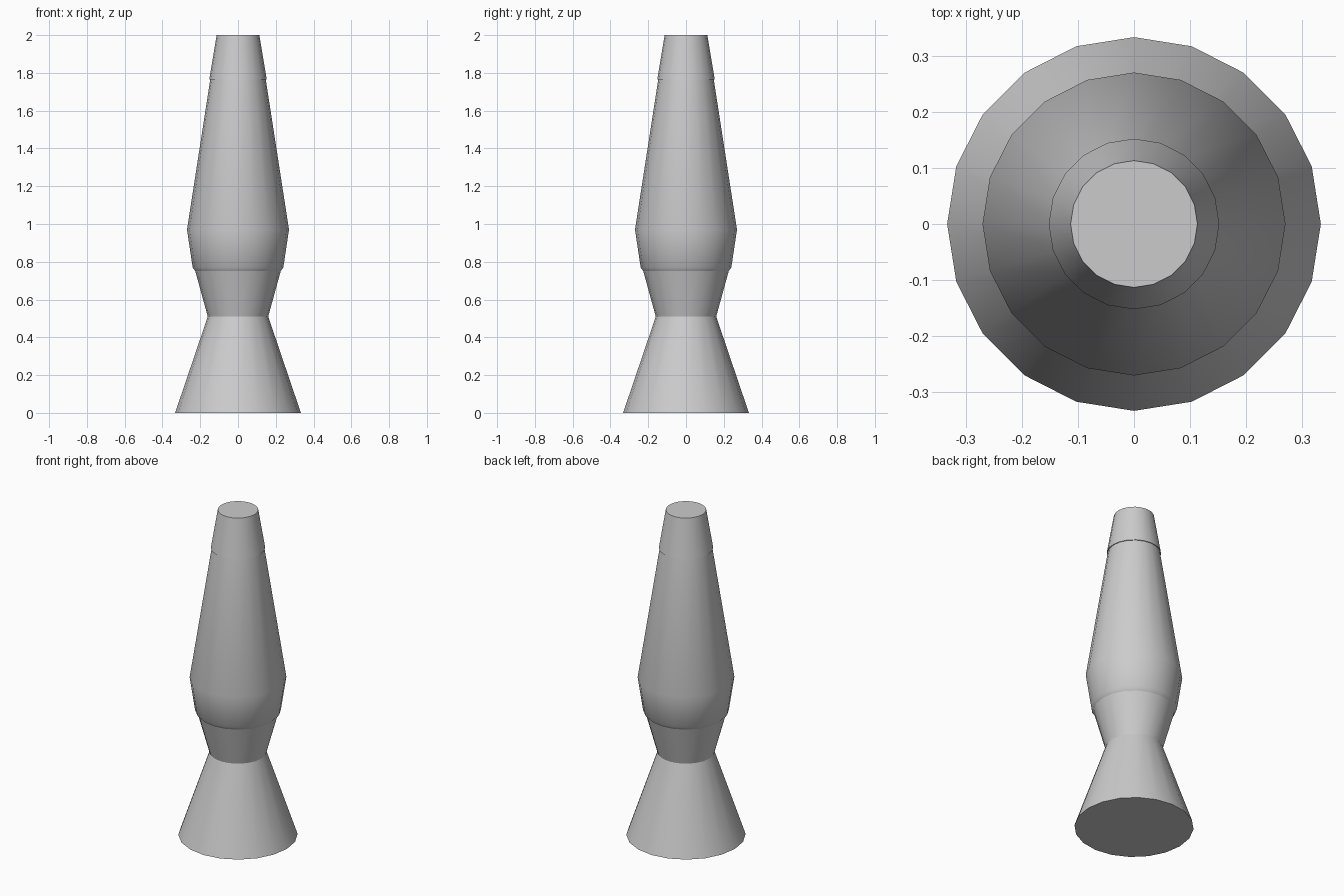
import bpy, bmesh, math

if "Cube" in bpy.data.objects:
    bpy.data.objects.remove(bpy.data.objects["Cube"])

SIDES = 20


def lathe(name, profile, cap_bottom=False, cap_top=False):
    """Revolve (radius, z) points around the z axis."""
    bm = bmesh.new()
    rings = []
    for r, z in profile:
        rings.append([bm.verts.new((r * math.cos(2 * math.pi * i / SIDES),
                                    r * math.sin(2 * math.pi * i / SIDES), z))
                      for i in range(SIDES)])
    for low, high in zip(rings, rings[1:]):
        for i in range(SIDES):
            j = (i + 1) % SIDES
            bm.faces.new((low[i], low[j], high[j], high[i]))
    if cap_bottom:
        bm.faces.new(rings[0][::-1])
    if cap_top:
        bm.faces.new(rings[-1])
    mesh = bpy.data.meshes.new(name)
    bm.to_mesh(mesh)
    bm.free()
    obj = bpy.data.objects.new(name, mesh)
    bpy.context.collection.objects.link(obj)
    bpy.ops.object.select_all(action='DESELECT')
    obj.select_set(True)
    bpy.context.view_layer.objects.active = obj
    bpy.ops.object.shade_smooth_by_angle(angle=math.radians(30))
    return obj


# Hourglass stand: flared foot, narrow waist, cup
lathe("lamp_base", [(0.333, 0), (0.16, 0.51), (0.226, 0.75)], cap_bottom=True)

# Tapered glass vessel with a small shoulder resting on the cup
lathe("glass_vessel", [(0.226, 0.75), (0.24, 0.77), (0.27, 0.97), (0.147, 1.765)])

# Cap with a thin overhanging rim
lathe("lamp_cap", [(0.147, 1.765), (0.152, 1.765), (0.113, 2.0)], cap_top=True)
